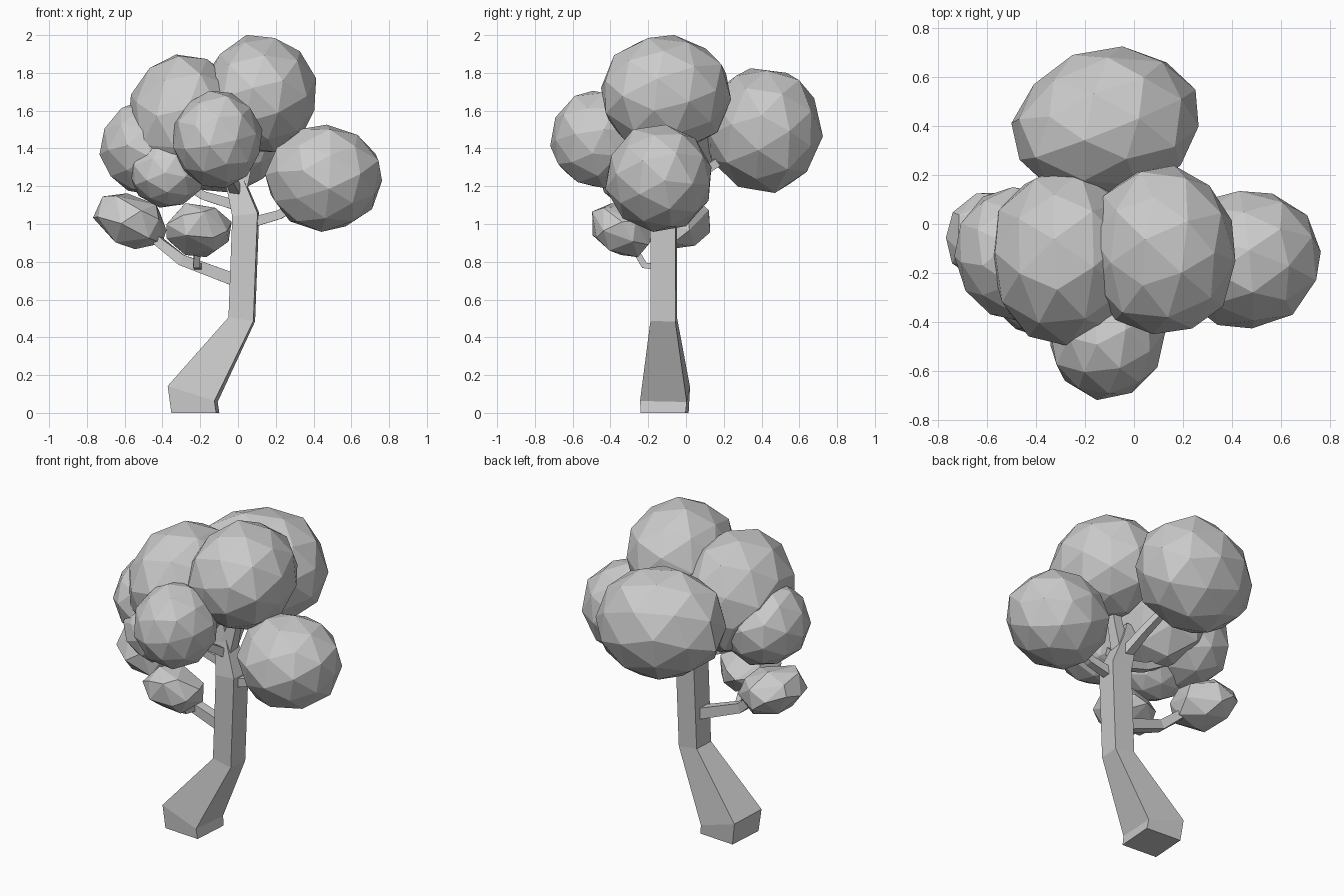
import bpy, bmesh, math, random
from mathutils import Vector, Matrix, Euler

if "Cube" in bpy.data.objects:
    bpy.data.objects.remove(bpy.data.objects["Cube"])

random.seed(4)


def finish(name, bm):
    bmesh.ops.recalc_face_normals(bm, faces=bm.faces)
    me = bpy.data.meshes.new(name)
    bm.to_mesh(me)
    bm.free()
    ob = bpy.data.objects.new(name, me)
    bpy.context.collection.objects.link(ob)
    return ob


def skin(name, rings):
    """Join equal rings of points into a capped tube."""
    bm = bmesh.new()
    loops = [[bm.verts.new(p) for p in ring] for ring in rings]
    for a, b in zip(loops, loops[1:]):
        for i in range(len(a)):
            j = (i + 1) % len(a)
            bm.faces.new((a[i], a[j], b[j], b[i]))
    bm.faces.new(loops[0][::-1])
    bm.faces.new(loops[-1])
    return finish(name, bm)


def trunk_ring(x, y, z, half, tilt):
    """Square ring, slightly twisted, with height sloping along x."""
    rot = Matrix.Rotation(math.radians(-4), 3, 'Z')
    ring = []
    for sx, sy in ((-1, -1), (1, -1), (1, 1), (-1, 1)):
        d = rot @ Vector((sx * half, sy * half, 0))
        ring.append((x + d.x, y + d.y, z + tilt * d.x))
    return ring


def branch(name, pts, r0, r1):
    """Four-sided tapered limb along a path."""
    pts = [Vector(p) for p in pts]
    rings, n = [], len(pts) - 1
    for i, p in enumerate(pts):
        t = (pts[min(i + 1, n)] - pts[max(i - 1, 0)]).normalized()
        side = t.cross(Vector((0, 0, 1)))
        if side.length < 0.05:
            side = Vector((0, 1, 0))
        side.normalize()
        up = side.cross(t)
        r = r0 + (r1 - r0) * i / n
        rings.append([p + r * (side * a + up * b)
                      for a, b in ((-1, -1), (1, -1), (1, 1), (-1, 1))])
    return skin(name, rings)


def foliage(name, centre, radii, turn=(0, 0, 0), coarse=False):
    """Faceted, slightly uneven leaf clump; turn is in degrees."""
    bm = bmesh.new()
    bmesh.ops.create_icosphere(bm, subdivisions=2, radius=1)
    rot = Euler([random.uniform(0, 3) for _ in range(3)]).to_matrix()
    lean = Euler([math.radians(a) for a in turn]).to_matrix()
    for v in bm.verts:
        d = (rot @ v.co) * random.uniform(0.99, 1.05)
        v.co = Vector(centre) + lean @ Vector([d[k] * radii[k] for k in range(3)])
    ob = finish(name, bm)
    if coarse:
        ob.modifiers.new("coarse", 'DECIMATE').ratio = 0.5
    return ob


# Leaning trunk with flared foot
skin("trunk", [
    trunk_ring(-0.226, -0.113, 0.0, 0.119, 0),
    trunk_ring(-0.24, -0.111, 0.10, 0.124, -0.32),
    trunk_ring(0.02, -0.118, 0.495, 0.066, -0.15),
    trunk_ring(0.041, -0.118, 1.05, 0.067, 0.12),
    trunk_ring(-0.02, -0.10, 1.24, 0.045, 0.3),
    trunk_ring(-0.04, -0.10, 1.36, 0.03, 0),
])

# Limbs
branch("low_left_branch", [(0.02, -0.12, 0.69), (-0.30, -0.13, 0.81),
                           (-0.41, -0.10, 0.90), (-0.52, -0.07, 1.0)], 0.034, 0.02)
branch("low_twig", [(-0.21, -0.13, 0.775), (-0.22, -0.22, 0.78), (-0.21, -0.32, 0.95)],
       0.02, 0.015)
branch("right_branch", [(0.04, -0.12, 1.0), (0.22, -0.13, 1.05), (0.45, -0.14, 1.2)],
       0.028, 0.02)
branch("left_branch", [(0.02, -0.11, 1.09), (-0.18, -0.12, 1.15), (-0.45, -0.12, 1.3)],
       0.028, 0.018)
branch("back_branch", [(0.0, -0.11, 1.14), (-0.03, 0.05, 1.25), (-0.1, 0.35, 1.45)],
       0.03, 0.018)
branch("front_branch", [(0.0, -0.11, 1.16), (-0.05, -0.25, 1.25), (-0.1, -0.42, 1.4)],
       0.027, 0.018)
branch("top_branch", [(0.0, -0.11, 1.15), (0.05, -0.11, 1.35), (0.1, -0.11, 1.6)],
       0.04, 0.022)

# Large leaf clumps
foliage("top_leaves", (0.12, -0.11, 1.69), (0.30, 0.345, 0.31))
foliage("right_leaves", (0.455, -0.14, 1.245), (0.305, 0.28, 0.285))
foliage("back_leaves", (-0.11, 0.405, 1.50), (0.39, 0.305, 0.335), (0, 0, 14))
foliage("upper_left_leaves", (-0.28, -0.13, 1.54), (0.30, 0.365, 0.36))
foliage("left_leaves", (-0.48, -0.12, 1.40), (0.245, 0.27, 0.25))
foliage("front_leaves", (-0.11, -0.465, 1.45), (0.235, 0.25, 0.255))
foliage("front_left_leaves", (-0.37, -0.27, 1.28), (0.20, 0.19, 0.19))

# Small tilted clumps on the low branch
foliage("small_left_leaves", (-0.57, -0.06, 1.02), (0.20, 0.19, 0.14), (0, 22, 0), True)
foliage("small_front_leaves", (-0.21, -0.34, 0.97), (0.175, 0.175, 0.135), (-25, 0, 0), True)
